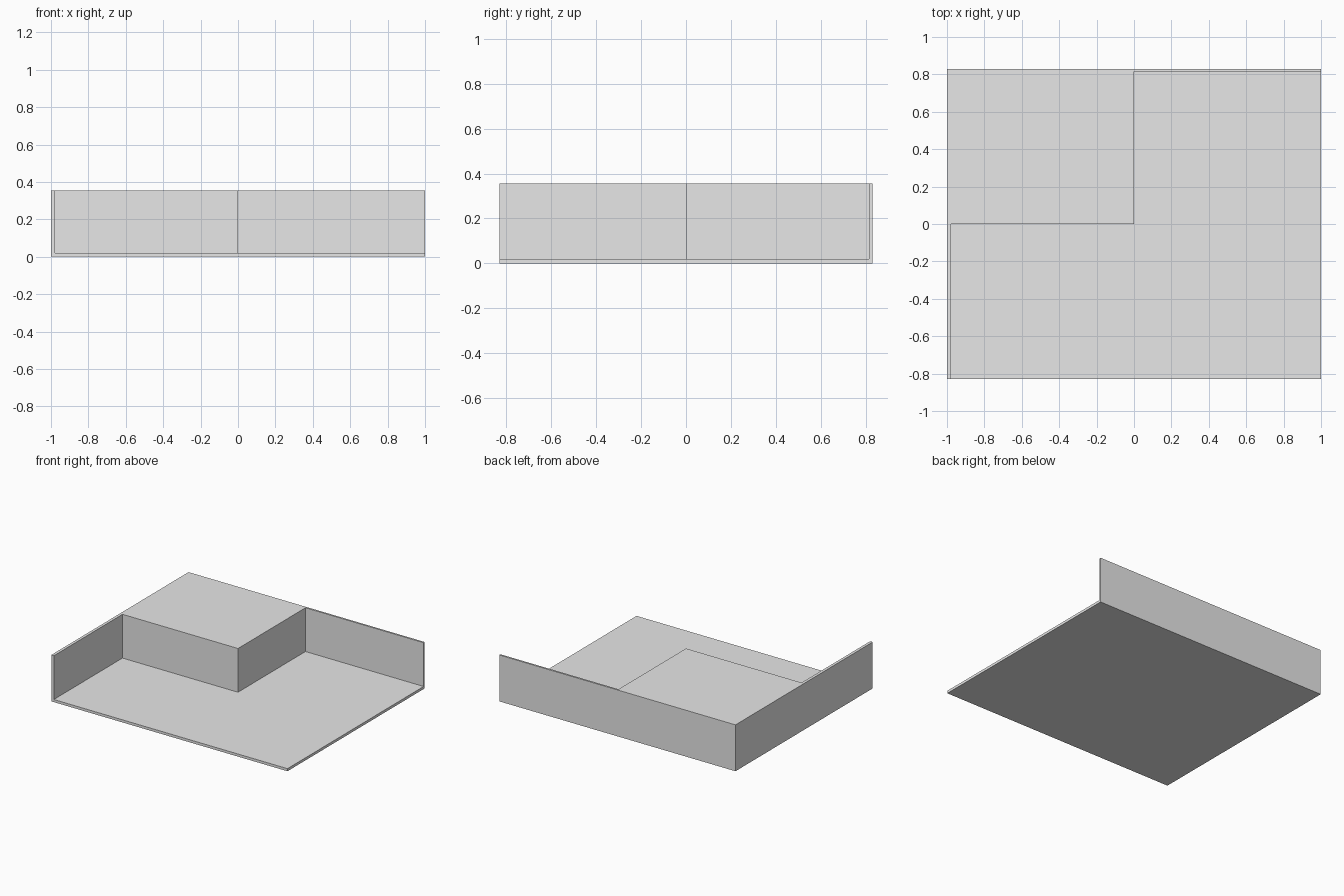
import bpy, bmesh

if "Cube" in bpy.data.objects:
    bpy.data.objects.remove(bpy.data.objects["Cube"], do_unlink=True)

HALF_X, HALF_Y = 1.0, 0.83
FLOOR, TOP = 0.02, 0.355
WALL_X, WALL_Y = -0.978, 0.816   # inner faces of the side and back walls

grey = bpy.data.materials.new("light_grey")
colour = (0.8, 0.8, 0.8, 1)
grey.diffuse_color = colour
grey.use_nodes = True
for node in grey.node_tree.nodes:
    if node.type == 'BSDF_PRINCIPLED':
        node.inputs["Base Color"].default_value = colour


def extrude_up(bm, faces, height):
    """Extrude faces straight up and return the new top faces."""
    geom = bmesh.ops.extrude_face_region(bm, geom=faces)["geom"]
    verts = [g for g in geom if isinstance(g, bmesh.types.BMVert)]
    bmesh.ops.translate(bm, verts=verts, vec=(0, 0, height))
    return [g for g in geom if isinstance(g, bmesh.types.BMFace)]


def is_raised(face):
    """Side wall, back wall, or the corner platform."""
    c = face.calc_center_median()
    return c.x < WALL_X or c.y > WALL_Y or (c.x < 0 and c.y > 0)


# Plan of the tray, divided along the walls and the platform edges
bm = bmesh.new()
xs = (-HALF_X, WALL_X, 0, HALF_X)
ys = (-HALF_Y, 0, WALL_Y, HALF_Y)
grid = [[bm.verts.new((x, y, 0)) for y in ys] for x in xs]
cells = [bm.faces.new((grid[i][j], grid[i + 1][j], grid[i + 1][j + 1], grid[i][j + 1]))
         for i in range(3) for j in range(3)]

# Floor slab, then walls and platform
floor = extrude_up(bm, cells, FLOOR)
extrude_up(bm, [f for f in floor if is_raised(f)], TOP - FLOOR)

# Merge coplanar faces
bmesh.ops.recalc_face_normals(bm, faces=bm.faces[:])
bmesh.ops.dissolve_limit(bm, angle_limit=0.01, verts=bm.verts[:], edges=bm.edges[:])

mesh = bpy.data.meshes.new("walled_floor_with_platform")
bm.to_mesh(mesh)
bm.free()
mesh.materials.append(grey)
obj = bpy.data.objects.new("walled_floor_with_platform", mesh)
bpy.context.collection.objects.link(obj)
